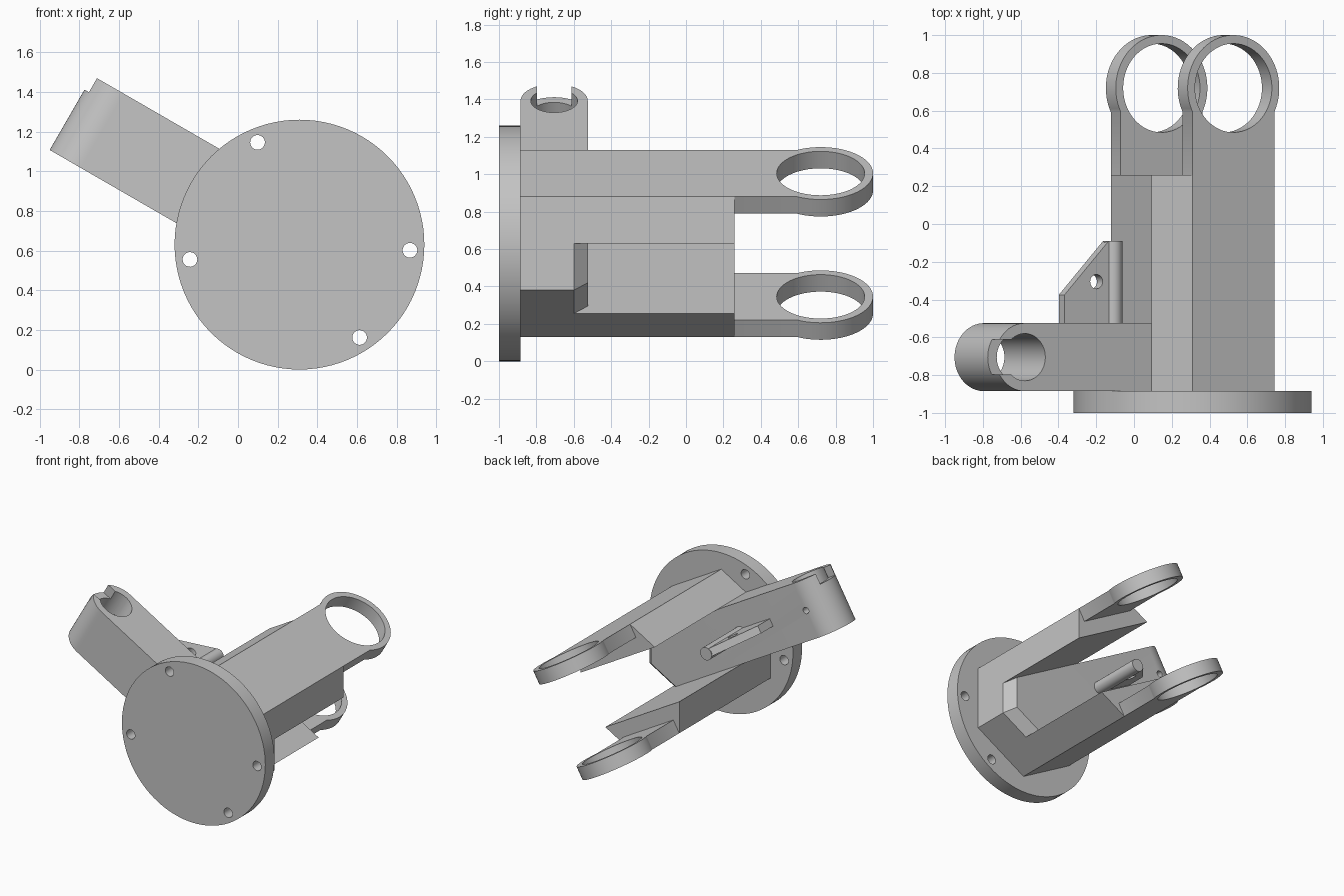
import bpy, bmesh, math

cube = bpy.data.objects.get("Cube")
if cube:
    bpy.data.objects.remove(cube, do_unlink=True)

grey = bpy.data.materials.new("plain grey")
grey.use_nodes = True
grey.diffuse_color = (0.55, 0.55, 0.55, 1)
grey.node_tree.nodes["Principled BSDF"].inputs["Base Color"].default_value = (0.55, 0.55, 0.55, 1)

# Whole part is tilted about its long y axis; parts are built in the untilted frame
TILT = math.radians(30)
CENTRE = (0.31, 0, 0.63)
FLANGE_BACK = -0.885
BODY_END = 0.26
HEX_R = 0.5
FLAT = HEX_R * math.cos(math.pi / 6)   # centre to hexagon flat
SLOT = FLAT / 2                        # half width of slot and arm


def arc(cx, cy, r, start=0, end=360, n=64):
    """Points along an arc; a full circle drops its repeated last point."""
    count = n if end - start >= 360 else n + 1
    angles = [math.radians(start + (end - start) * i / n) for i in range(count)]
    return [(cx + r * math.cos(a), cy + r * math.sin(a)) for a in angles]


def rect(x0, x1, y0, y1):
    return [(x0, y0), (x1, y0), (x1, y1), (x0, y1)]


def prism(name, outline, axis, lo, hi, end_scale=1):
    """Extrude an outline along y or z, optionally tapering the far end."""
    bm = bmesh.new()

    def ring(h, s):
        if axis == "y":
            return [bm.verts.new((a * s, h, b * s)) for a, b in outline]
        return [bm.verts.new((a * s, b * s, h)) for a, b in outline]

    low, high = ring(lo, 1), ring(hi, end_scale)
    bm.faces.new(low)
    bm.faces.new(high)
    for i in range(len(low)):
        j = (i + 1) % len(low)
        bm.faces.new((low[i], low[j], high[j], high[i]))
    bmesh.ops.recalc_face_normals(bm, faces=bm.faces)
    mesh = bpy.data.meshes.new(name)
    bm.to_mesh(mesh)
    bm.free()
    mesh.materials.append(grey)
    ob = bpy.data.objects.new(name, mesh)
    bpy.context.collection.objects.link(ob)
    ob.location = CENTRE
    ob.rotation_euler = (0, TILT, 0)
    return ob


def finish(ob, cutters=()):
    """Cut the holes, drop the cutters and smooth the round faces."""
    for c in cutters:
        c.hide_render = True
        mod = ob.modifiers.new("cut", "BOOLEAN")
        mod.operation = "DIFFERENCE"
        mod.solver = "EXACT"
        mod.object = c
    bpy.context.view_layer.update()
    if cutters:
        deps = bpy.context.evaluated_depsgraph_get()
        mesh = bpy.data.meshes.new_from_object(ob.evaluated_get(deps))
        ob.modifiers.clear()
        ob.data = mesh
        for c in cutters:
            bpy.data.objects.remove(c, do_unlink=True)
    bpy.ops.object.select_all(action="DESELECT")
    ob.select_set(True)
    bpy.context.view_layer.objects.active = ob
    bpy.ops.object.shade_smooth_by_angle(angle=math.radians(25))


# Round mounting flange with four bolt holes
flange = prism("flange", arc(0, 0, 0.63, n=96), "y", -1, FLANGE_BACK)
bolts = [(0.497, 0.254), (-0.441, 0.341)]
finish(flange, [prism("bolt_cutter", arc(u, s * v, 0.037, n=32), "y", -1.1, -0.8)
                for u, v in bolts for s in (1, -1)])

# Hexagonal body, slotted to leave two prongs
hexagon = arc(0, 0, HEX_R, n=6)
body = prism("body", hexagon, "y", FLANGE_BACK, BODY_END)
finish(body, [prism("slot_cutter", rect(-1, 1, -0.6, 1), "z", -SLOT, SLOT)])

# Chamfered floor of the slot
finish(prism("slot_floor", hexagon, "y", -0.6, -0.525, 0.84))

# Ring lugs on the prong ends
for side, label in ((1, "upper"), (-1, "lower")):
    start = math.degrees(math.acos(0.25 / 0.28))
    outline = [(-0.25, BODY_END), (0.25, BODY_END)]
    outline += arc(0, 0.72, 0.28, -start, 180 + start)
    lug = prism(label + "_lug", outline, "z", side * 0.328, side * FLAT)
    finish(lug, [prism("lug_cutter", arc(0, 0.72, 0.235), "z", side * 0.2, side * 0.6)])

# Side arm with rounded end, bore, notch and set screw hole
ARM_U, ARM_Y = -1.15, -0.705
arm = prism("side_arm",
            [(0, -0.525)] + arc(ARM_U, ARM_Y, 0.18, 90, 270, 32) + [(0, FLANGE_BACK)],
            "z", -SLOT, SLOT)
finish(arm, [
    prism("bore_cutter", arc(ARM_U, ARM_Y, 0.125), "z", -0.4, 0.4),
    prism("notch_cutter", rect(-1.5, ARM_U, ARM_Y - 0.0925, ARM_Y + 0.0925), "z", 0.135, 0.4),
    prism("screw_cutter", arc(ARM_U, 0, 0.025, n=24), "y", ARM_Y, -0.4),
])

# Pin standing on the back of the arm
PIN_U = -0.487
finish(prism("pin", arc(PIN_U, 0, 0.05, n=40), "y", -0.54, -0.09))

# Rib bracing the pin, with a small eyelet
rib = prism("rib", [(-0.8, -0.54), (PIN_U, -0.54), (PIN_U, -0.09), (-0.53, -0.09),
                    (-0.8, -0.375)], "z", -0.03, 0.03)
finish(rib, [prism("eyelet_cutter", arc(-0.605, -0.305, 0.038, n=32), "z", -0.2, 0.2)])
